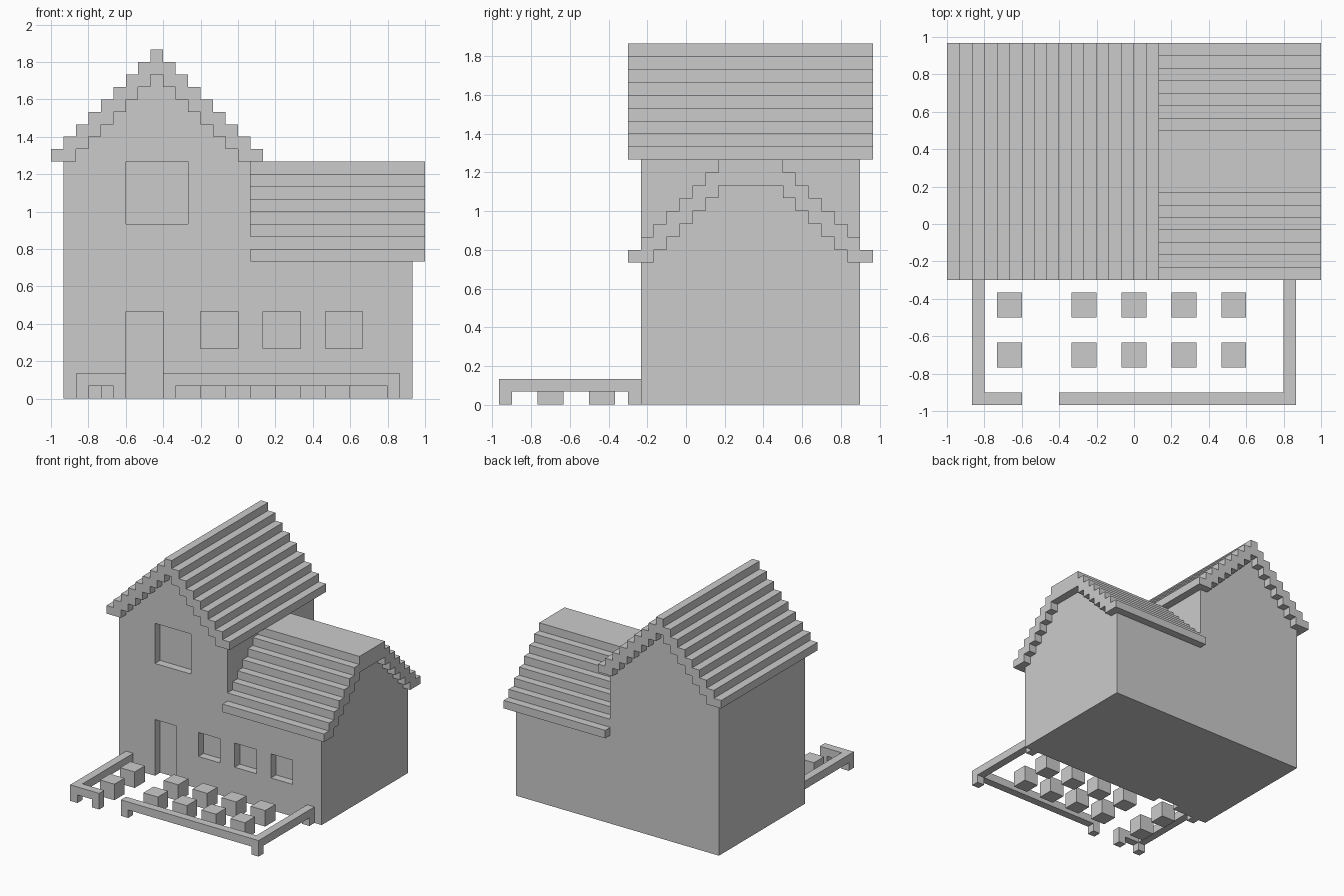
import bpy, bmesh
from mathutils import Vector

if "Cube" in bpy.data.objects:
    bpy.data.objects.remove(bpy.data.objects["Cube"])

U = 1 / 15                          # one block of the grid
ORIGIN = Vector((-15, -14.5, 0))    # grid corner, in blocks


def extrude(name, profile, axis, lo, hi):
    """Extrude a (side, z) profile along x or y; all sizes in blocks."""
    bm = bmesh.new()

    def place(p, d):
        v = (d, p[0], p[1]) if axis == 'x' else (p[0], d, p[1])
        return (Vector(v) + ORIGIN) * U
    face = bm.faces.new([bm.verts.new(place(p, lo)) for p in profile])
    res = bmesh.ops.extrude_face_region(bm, geom=[face], use_keep_orig=True)
    shift = Vector((hi - lo, 0, 0) if axis == 'x' else (0, hi - lo, 0)) * U
    bmesh.ops.translate(bm, vec=shift, verts=[g for g in res['geom'] if isinstance(g, bmesh.types.BMVert)])
    bmesh.ops.recalc_face_normals(bm, faces=bm.faces)
    me = bpy.data.meshes.new(name)
    bm.to_mesh(me)
    bm.free()
    ob = bpy.data.objects.new(name, me)
    bpy.context.collection.objects.link(ob)
    return ob


def box(name, x0, x1, y0, y1, z0, z1):
    return extrude(name, [(x0, z0), (x1, z0), (x1, z1), (x0, z1)], 'y', y0, y1)


def boolean(target, tool, operation):
    mod = target.modifiers.new(operation, 'BOOLEAN')
    mod.operation, mod.object, mod.solver = operation, tool, 'EXACT'
    bpy.context.view_layer.objects.active = target
    bpy.ops.object.modifier_apply(modifier=mod.name)
    bpy.data.objects.remove(tool)


def steps(start, heights):
    """Staircase outline, one column per height."""
    pts = []
    for i, h in enumerate(heights):
        if not pts or pts[-1][1] != h:
            if pts:
                pts.append((start + i, pts[-1][1]))
            pts.append((start + i, h))
    return pts + [(start + len(heights), heights[-1])]


def gable(start, eave, rise, ridge):
    """Roof band and wall profiles of a symmetric stepped gable."""
    up = list(range(rise))
    n = up + [rise] * ridge + up[::-1]
    outer = steps(start, [eave + 1 + k for k in n])
    under = [eave - 1 + max(k, 1) for k in n]
    band = outer + steps(start, under)[::-1]
    end = start + len(n)
    wall = [(start + 1, 0)] + steps(start + 1, under[1:-1]) + [(end - 1, 0)]
    return band, wall


# Roofs and walls: tall wing runs front to back, low wing runs sideways
tall_roof, tall_wall = gable(0, 19, 8, 1)
low_roof, low_wall = gable(10, 11, 7, 5)
extrude("tall_roof", tall_roof, 'y', 10, 29)
extrude("low_roof", low_roof, 'x', 16, 30)
walls = extrude("walls", tall_wall, 'y', 11, 28)
boolean(walls, extrude("low_walls", low_wall, 'x', 8, 29), 'UNION')

# Recessed openings: upper window, door, three small windows
for x0, x1, z0, z1 in [(6, 11, 14, 19), (6, 9, -1, 7), (12, 15, 4, 7),
                       (17, 20, 4, 7), (22, 25, 4, 7)]:
    boolean(walls, box("opening", x0, x1, 10, 12, z0, z1), 'DIFFERENCE')

# Fence: U-shaped rails with a gate gap, posts at ends and corners
extents = [("left", 2, 3, 6, 5), ("right", 27, 28, 9, 9)]
for side, x0, x1, gate, gate_post in extents:
    box(side + "_side_rail", x0, x1, 1, 11, 1, 2)
    box(side + "_front_rail", min(x0, gate), max(x1, gate), 0, 1, 1, 2)
    for label, px, py in [("corner", x0, 0), ("house", x0, 10), ("gate", gate_post, 0)]:
        box(f"{side}_{label}_post", px, px + 1, py, py + 1, 0, 1)

# Garden bushes in two rows
for x in (4, 10, 14, 18, 22):
    for y in (3, 7):
        box("bush", x, x + 2, y, y + 2, 0, 2)
